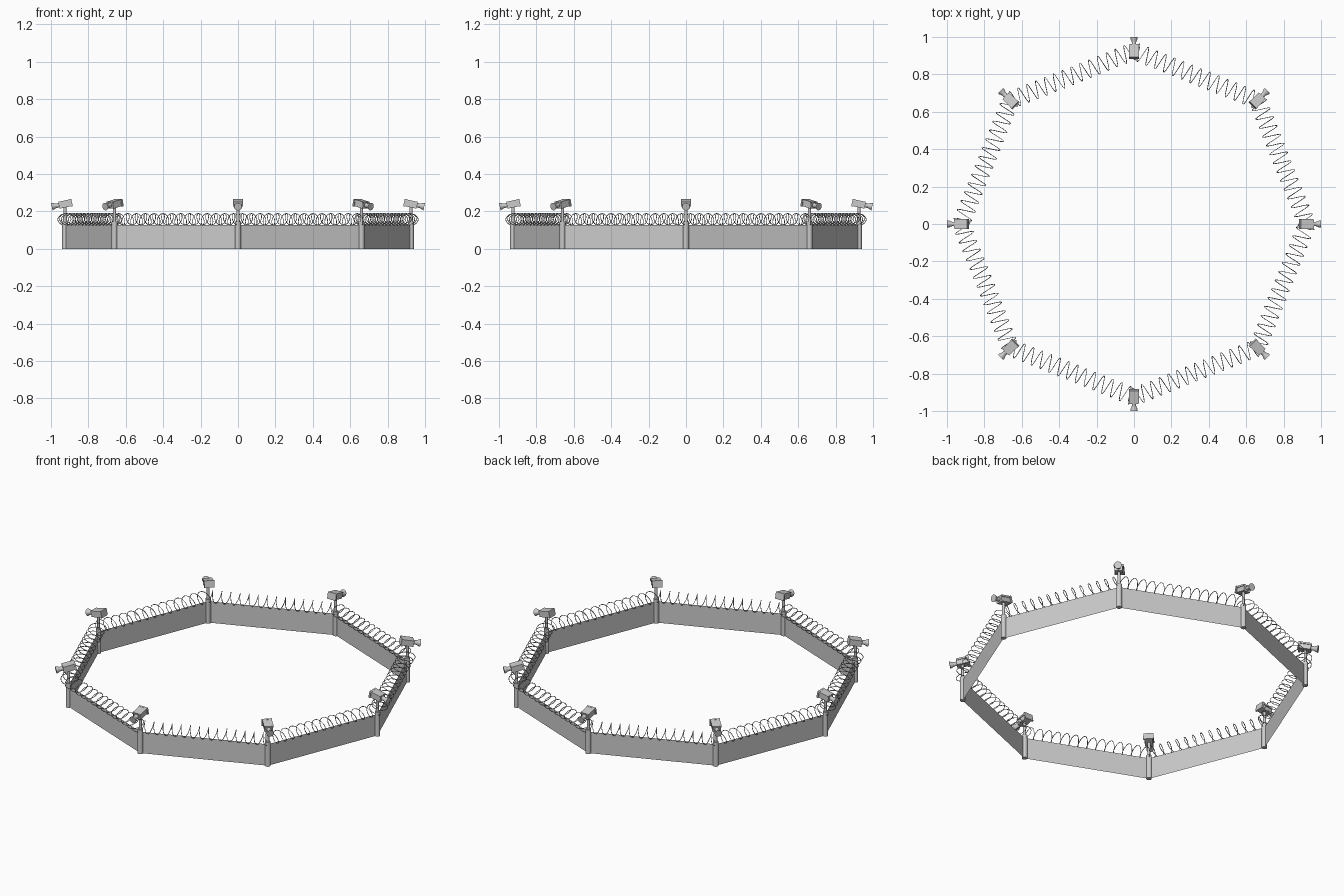
import bpy, bmesh
from math import pi, sin, cos, radians
from mathutils import Matrix, Vector

if "Cube" in bpy.data.objects:
    bpy.data.objects.remove(bpy.data.objects["Cube"])

N = 8            # corners of the fence
R = 0.925        # corner radius (the diagonal corners sit slightly further out)
WALL_H = 0.128


def new_object(name, data, matrix=None):
    ob = bpy.data.objects.new(name, data)
    bpy.context.collection.objects.link(ob)
    if matrix:
        ob.matrix_world = matrix
    return ob


def box(bm, size, centre, m=Matrix()):
    bmesh.ops.create_cube(bm, size=1, matrix=m @ Matrix.Translation(centre) @ Matrix.Diagonal((*size, 1)))


def tube(bm, r1, r2, a, b, m=Matrix(), seg=16):
    # capped cone running from point a to point b
    a, b = Vector(a), Vector(b)
    rot = (b - a).to_track_quat('Z', 'Y').to_matrix().to_4x4()
    bmesh.ops.create_cone(bm, cap_ends=True, segments=seg, radius1=r1, radius2=r2, depth=(b - a).length,
                          matrix=m @ Matrix.Translation((a + b) / 2) @ rot)


def finish(name, bm):
    me = bpy.data.meshes.new(name)
    bmesh.ops.recalc_face_normals(bm, faces=bm.faces)
    bm.to_mesh(me)
    bm.free()
    return me


def corner(i):
    # placement of corner i: local x points outward
    r = R + (0.009 if i % 2 else 0)
    return Matrix.Rotation(2 * pi * i / N, 4, 'Z') @ Matrix.Translation((r, 0, 0))


# Post: thick base and thinner pole
bm = bmesh.new()
tube(bm, 0.015, 0.015, (0, 0, 0), (0, 0, 0.145))
tube(bm, 0.008, 0.008, (0, 0, 0.145), (0, 0, 0.23))
post_mesh = finish("post", bm)

# Camera: facing outward and tilted down, with a slightly wider hood
bm = bmesh.new()
tilt = Matrix.Translation((-0.003, 0, 0.241)) @ Matrix.Rotation(radians(12), 4, 'Y')
box(bm, (0.066, 0.044, 0.034), (0.004, 0, -0.002), tilt)
box(bm, (0.062, 0.052, 0.010), (0.004, 0, 0.013), tilt)
box(bm, (0.010, 0.056, 0.040), (-0.030, 0, -0.001), tilt)
tube(bm, 0.012, 0.012, (0.036, 0, 0), (0.056, 0, 0), tilt)
tube(bm, 0.012, 0.021, (0.052, 0, 0), (0.0755, 0, 0), tilt)
camera_mesh = finish("camera", bm)

for i in range(N):
    new_object(f"post_{i}", post_mesh, corner(i))
    new_object(f"security_camera_{i}", camera_mesh, corner(i))

    # Wall: a single thin sheet between two corners
    a, b = corner(i).translation, corner(i + 1).translation
    up = Vector((0, 0, WALL_H))
    me = bpy.data.meshes.new("wall")
    me.from_pydata([a, b, b + up, a + up], [], [(0, 1, 2, 3)])
    new_object(f"wall_{i}", me)

    # Coiled wire along the wall top
    turns, steps = 14, 16
    out = (a + b).normalized()
    cu = bpy.data.curves.new("coil", 'CURVE')
    cu.dimensions = '3D'
    cu.bevel_depth = 0.002
    cu.bevel_resolution = 0
    sp = cu.splines.new('POLY')
    sp.points.add(turns * steps)
    for k, p in enumerate(sp.points):
        t = 2 * pi * k / steps
        c = a.lerp(b, k / (turns * steps)) - out * 0.047 * sin(t)
        p.co = (c.x, c.y, 0.158 - 0.031 * cos(t), 1)
    new_object(f"wire_coil_{i}", cu)
